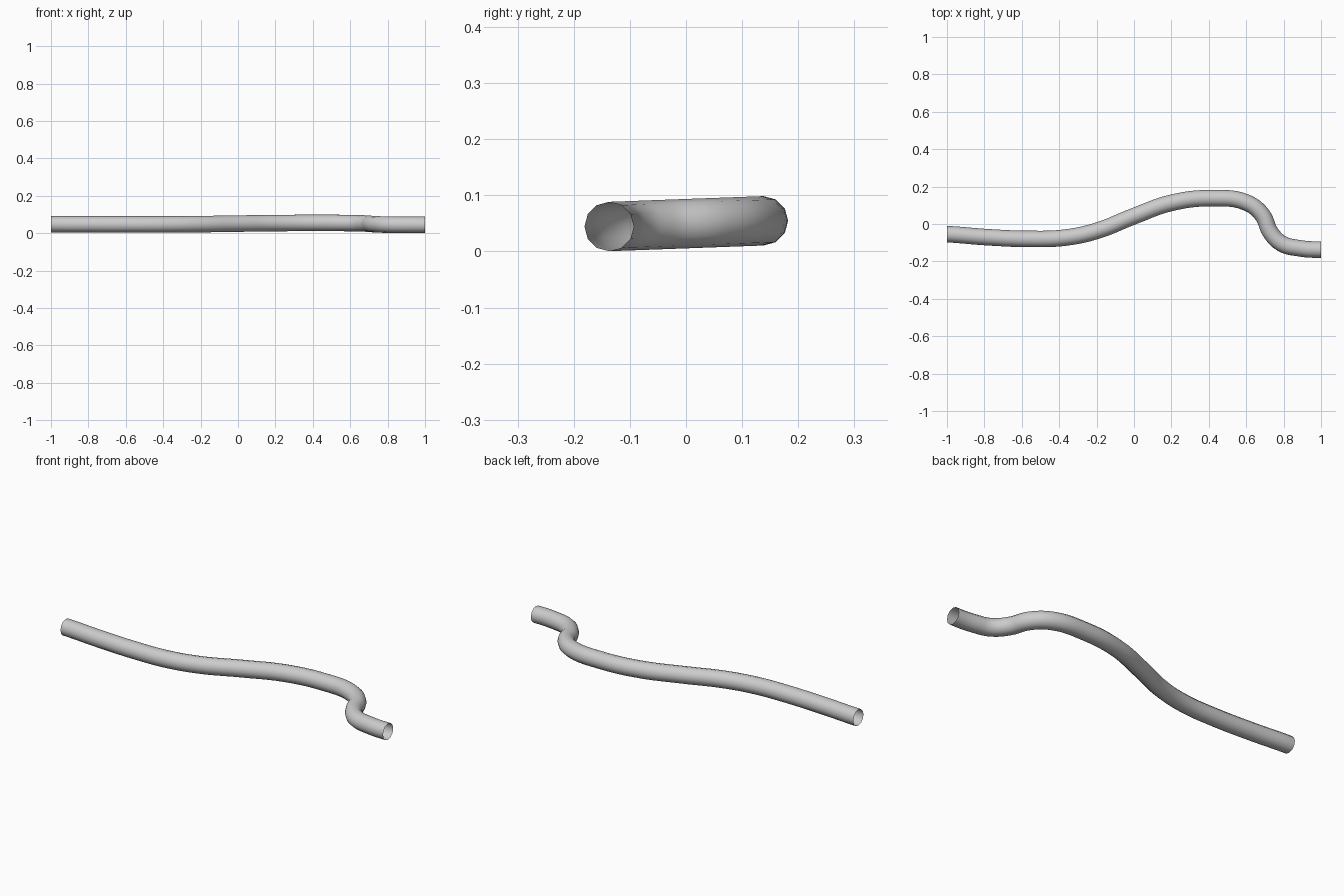
import bpy

if "Cube" in bpy.data.objects:
    bpy.data.objects.remove(bpy.data.objects["Cube"])

RADIUS = 0.044

# centre line of the hose in plan (x, y); height rises gently with y
path = [(-1, -0.055), (-0.78, -0.071), (-0.55, -0.08), (-0.37, -0.073), (-0.2, -0.037),
        (0, 0.042), (0.2, 0.113), (0.42, 0.138), (0.6, 0.115),
        (0.685, 0.05), (0.73, -0.045), (0.79, -0.105), (0.88, -0.129), (1, -0.137)]


def height(y):
    return 0.0445 + (y + 0.137) * 0.037


# open-ended twelve-sided tube swept along the path
curve = bpy.data.curves.new("hose", "CURVE")
curve.dimensions = "3D"
curve.twist_mode = "Z_UP"
curve.bevel_depth = RADIUS
curve.bevel_resolution = 4
curve.resolution_u = 6
curve.use_fill_caps = False
spline = curve.splines.new("BEZIER")
spline.bezier_points.add(len(path) - 1)
for p, (x, y) in zip(spline.bezier_points, path):
    p.co = (x, y, height(y))
    p.handle_left_type = p.handle_right_type = "AUTO"

# square the two ends to the x axis
for p in (spline.bezier_points[0], spline.bezier_points[-1]):
    p.handle_left_type = p.handle_right_type = "FREE"
    p.handle_left = (p.co.x - 0.05, p.co.y, p.co.z)
    p.handle_right = (p.co.x + 0.05, p.co.y, p.co.z)

hose = bpy.data.objects.new("hose", curve)
bpy.context.collection.objects.link(hose)
bpy.context.view_layer.objects.active = hose
hose.select_set(True)
bpy.ops.object.convert(target="MESH")
bpy.ops.object.shade_smooth()
